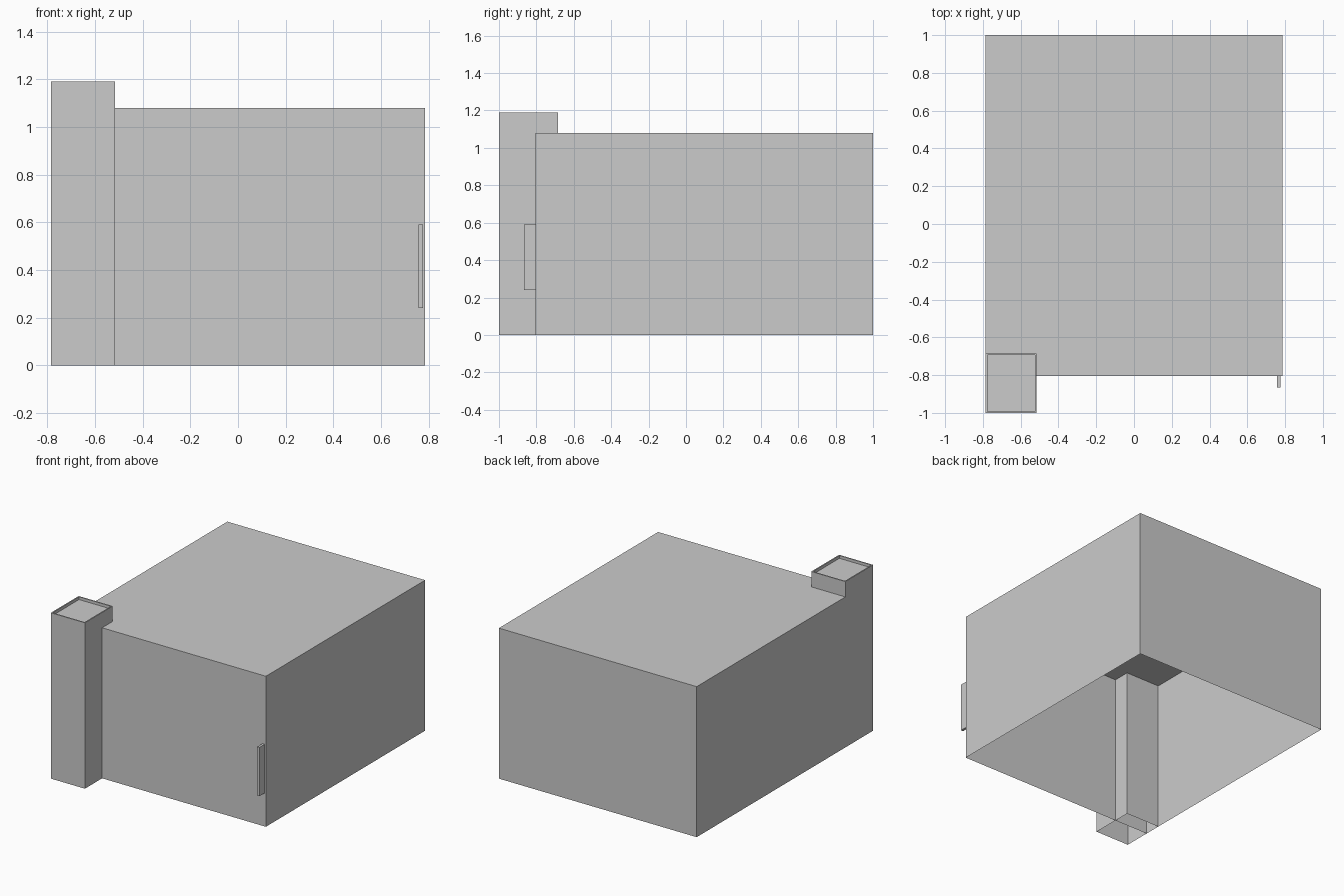
import bpy
import bmesh

if "Cube" in bpy.data.objects:
    bpy.data.objects.remove(bpy.data.objects["Cube"], do_unlink=True)

# Single plain grey for everything
grey = bpy.data.materials.new("light_grey")
grey.use_nodes = True
colour = (0.6, 0.6, 0.6, 1)
grey.diffuse_color = colour
grey.node_tree.nodes["Principled BSDF"].inputs["Base Color"].default_value = colour


def box(name, low, high, open_bottom=False, rim=0, recess=0):
    """Box between two corners, optionally without a floor and with a sunken top."""
    bm = bmesh.new()
    bmesh.ops.create_cube(bm, size=1)
    for v in bm.verts:
        v.co = [lo + (c + 0.5) * (hi - lo) for c, lo, hi in zip(v.co, low, high)]
    bm.normal_update()
    top = next(f for f in bm.faces if f.normal.z > 0.5)
    floor = next(f for f in bm.faces if f.normal.z < -0.5)
    if rim:
        # Flat rim, then a straight-sided recess
        bmesh.ops.inset_individual(bm, faces=[top], thickness=rim)
        bmesh.ops.inset_individual(bm, faces=[top], thickness=0)
        for v in top.verts:
            v.co.z -= recess
    if open_bottom:
        bmesh.ops.delete(bm, geom=[floor], context="FACES_ONLY")
    mesh = bpy.data.meshes.new(name)
    bm.to_mesh(mesh)
    bm.free()
    mesh.materials.append(grey)
    obj = bpy.data.objects.new(name, mesh)
    bpy.context.collection.objects.link(obj)
    return obj


# Main body, a shell open underneath
box("body", (-0.785, -0.805, 0), (0.785, 1, 1.08), open_bottom=True)

# Corner pillar running through the body, with a sunken cap
box("corner_pillar", (-0.785, -1, 0), (-0.515, -0.685, 1.19),
    open_bottom=True, rim=0.012, recess=0.02)

# Thin upright handle on the front
box("front_handle", (0.758, -0.865, 0.24), (0.776, -0.805, 0.59))
